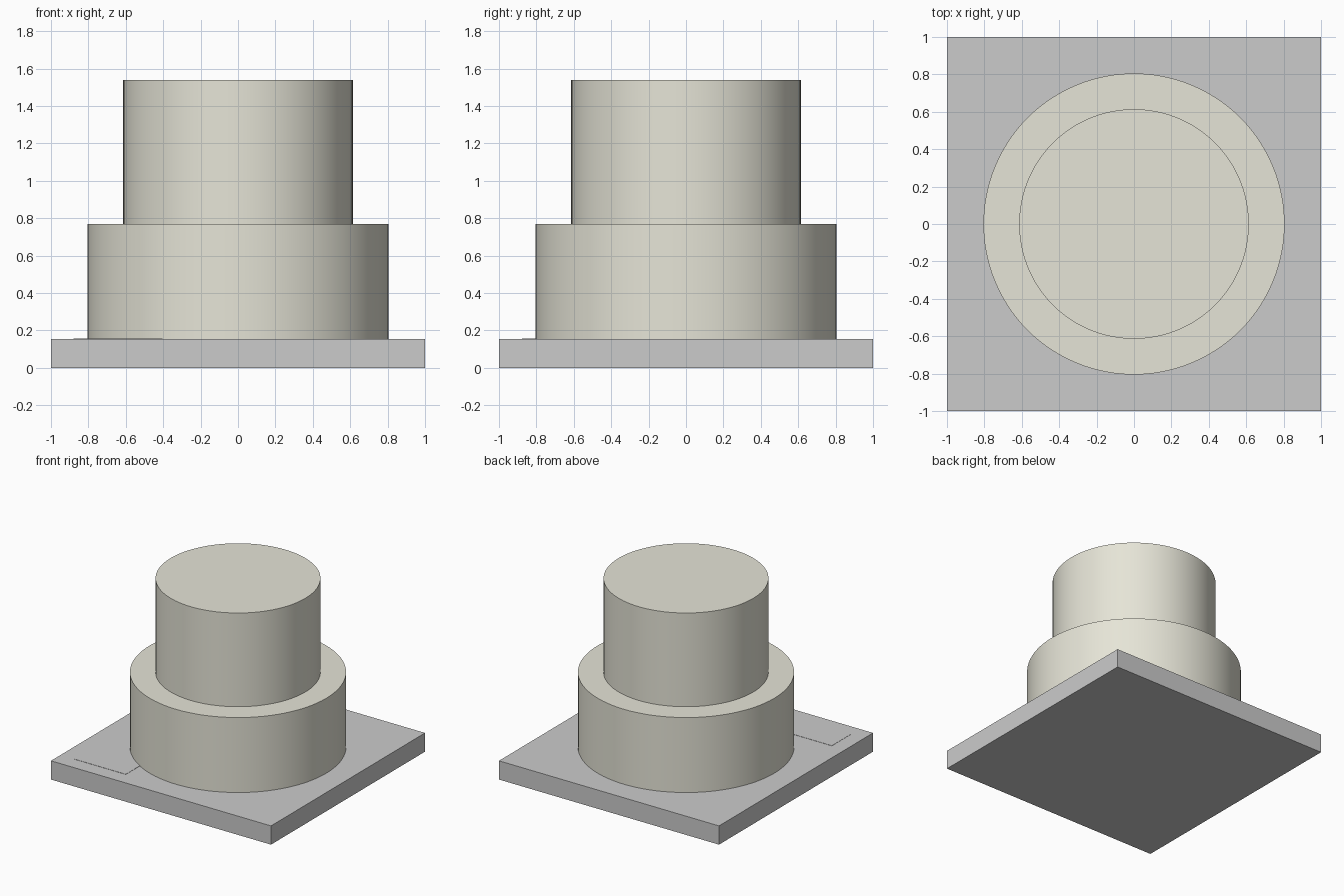
import bpy
import math

if "Cube" in bpy.data.objects:
    bpy.data.objects.remove(bpy.data.objects["Cube"])

cream = bpy.data.materials.new("cream_icing")
cream.diffuse_color = (0.79, 0.78, 0.68, 1)
cream.use_nodes = True
cream.node_tree.nodes["Principled BSDF"].inputs["Base Color"].default_value = cream.diffuse_color


def box(name, x0, x1, y0, y1, z0, z1):
    bpy.ops.mesh.primitive_cube_add(
        size=1, location=((x0 + x1) / 2, (y0 + y1) / 2, (z0 + z1) / 2))
    ob = bpy.context.object
    ob.name = name
    ob.scale = (x1 - x0, y1 - y0, z1 - z0)
    bpy.ops.object.transform_apply(location=False, rotation=False, scale=True)
    return ob


def tier(name, radius, z0, z1):
    bpy.ops.mesh.primitive_cylinder_add(
        vertices=96, radius=radius, depth=z1 - z0, location=(0, 0, (z0 + z1) / 2))
    ob = bpy.context.object
    ob.name = name
    ob.data.materials.append(cream)
    bpy.ops.object.shade_smooth_by_angle(angle=math.radians(30))
    return ob


# Square board under the cake
box("cake_board", -1, 1, -1, 1, 0, 0.154)

# Two stacked round tiers
tier("lower_tier", 0.805, 0.154, 0.77)
tier("upper_tier", 0.614, 0.77, 1.54)

# Thin blank label on the front left corner, tucked under the lower tier
box("blank_label", -0.88, -0.405, -0.878, -0.637, 0.153, 0.156)
